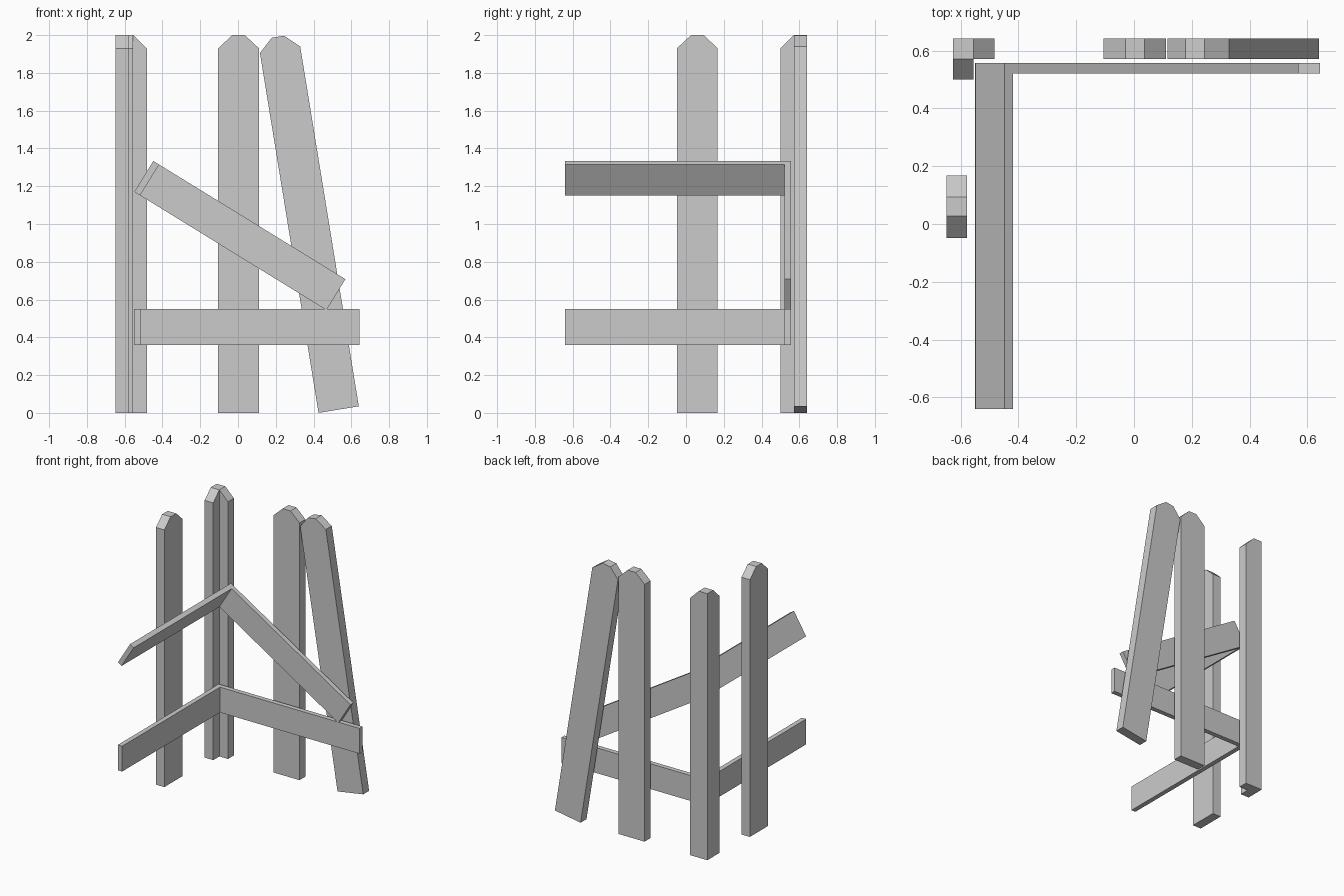
import bpy, bmesh
from math import radians
from mathutils import Matrix, Vector

if "Cube" in bpy.data.objects:
    bpy.data.objects.remove(bpy.data.objects["Cube"])


def slab(name, pts, depth, matrix):
    """Extrude a local XY outline along local Z, then place it."""
    bm = bmesh.new()
    face = bm.faces.new([bm.verts.new((x, y, 0)) for x, y in pts])
    ext = bmesh.ops.extrude_face_region(bm, geom=[face])
    verts = [g for g in ext["geom"] if isinstance(g, bmesh.types.BMVert)]
    bmesh.ops.translate(bm, verts=verts, vec=(0, 0, depth))
    bmesh.ops.transform(bm, matrix=matrix, verts=bm.verts)
    bmesh.ops.recalc_face_normals(bm, faces=bm.faces)
    mesh = bpy.data.meshes.new(name)
    bm.to_mesh(mesh)
    bm.free()
    obj = bpy.data.objects.new(name, mesh)
    bpy.context.collection.objects.link(obj)
    return obj


def place(x, y, z, rot):
    return Matrix.Translation((x, y, z)) @ rot


# Outlines: full picket, corner half picket, mirrored half picket, L-shaped rail
W, TOP, SHOULDER, T = 0.108, 0.033, 1.93, 0.07
picket = [(-W, 0), (W, 0), (W, SHOULDER), (TOP, 2), (-TOP, 2), (-W, SHOULDER)]
half = [(-0.0715, 0), (0.0715, 0), (0.0715, SHOULDER), (0, 2), (-0.0715, 2)]
side_half = [(0, 0), (-0.072, 0), (-0.072, SHOULDER), (0, 2)]
L, R = 1.194, 0.036
rail = [(0, -0.64), (R, -0.64), (R, 0.557 - R), (L, 0.557 - R), (L, 0.557), (0, 0.557)]

back = Matrix.Rotation(radians(90), 4, 'X')
side = Matrix.Rotation(radians(90), 4, 'Z') @ back
lean = back @ Matrix.Rotation(radians(9.25), 4, 'Z')

# Pickets
slab("back_picket", picket, T, place(0.003, 0.641, 0, back))
slab("leaning_picket", picket, T, place(0.533, 0.641, 0.0175, lean))
slab("side_picket", picket, T, place(-0.648, 0.06, 0, side))

# Corner post made of two half pickets
slab("corner_picket_back", half, T, place(-0.5545, 0.641, 0, back))
slab("corner_picket_side", side_half, T + 0.001, place(-0.626, 0.571, 0, side))

# Rails that turn the corner; the upper one has slipped down
slab("lower_rail", rail, 0.19, place(-0.55, 0, 0.36, Matrix.Identity(4)))

# Upper rail: thicker footprint matches the tilted section
slab("upper_rail", rail, 0.192, place(-0.549, 0, 1.17, Matrix.Rotation(radians(31.6), 4, 'Y')))
